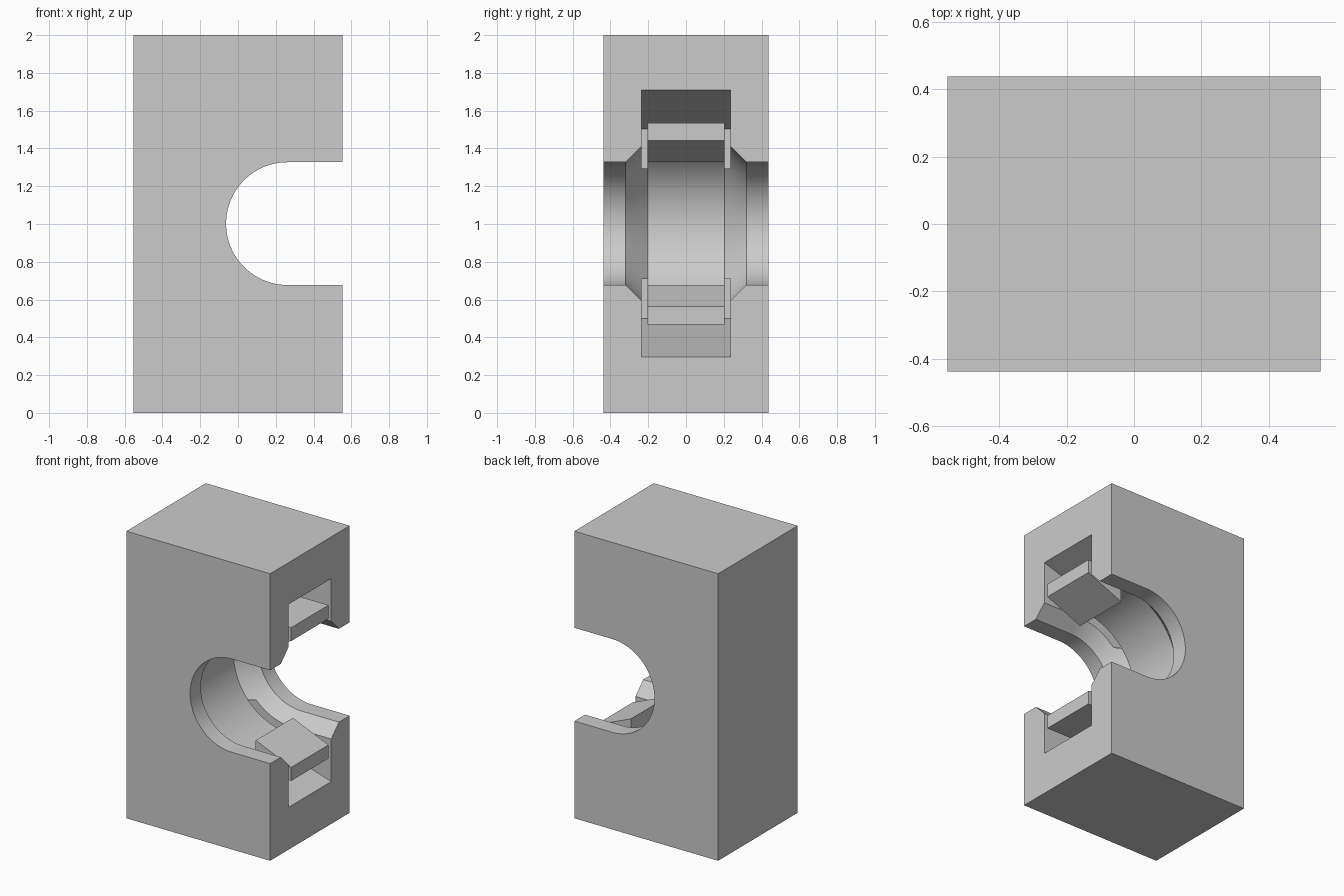
import bpy, bmesh, math

old = bpy.data.objects.get("Cube")
if old:
    bpy.data.objects.remove(old)

CX, CZ = 0.262, 1.002          # bore axis
HALF_X, HALF_Y = 0.554, 0.4375
BORE, SEAT = 0.325, 0.44       # mouth and inner bore radii
ARM_OUTER = 0.534
ARM_Y, POCKET_Y = 0.205, 0.235
BEYOND = 0.7                   # cutters run past the open side

grey = bpy.data.materials.new("grey")
grey.use_nodes = True
grey.diffuse_color = (0.6, 0.6, 0.6, 1)
grey.node_tree.nodes["Principled BSDF"].inputs["Base Color"].default_value = grey.diffuse_color


def loft(name, sections):
    """Join matching (x, z) outlines placed along y into a closed solid."""
    bm = bmesh.new()
    rings = [[bm.verts.new((x, y, z)) for x, z in outline] for y, outline in sections]
    for a, b in zip(rings, rings[1:]):
        for i in range(len(a)):
            j = (i + 1) % len(a)
            bm.faces.new((a[i], a[j], b[j], b[i]))
    bm.faces.new(rings[0])
    bm.faces.new(rings[-1])
    bmesh.ops.recalc_face_normals(bm, faces=bm.faces)
    mesh = bpy.data.meshes.new(name)
    bm.to_mesh(mesh)
    bm.free()
    mesh.materials.append(grey)
    obj = bpy.data.objects.new(name, mesh)
    bpy.context.collection.objects.link(obj)
    return obj


def prism(name, outline, half_y):
    return loft(name, [(-half_y, outline), (half_y, outline)])


def slot(radius, steps=64):
    """U-shaped outline: half circle opening towards +x."""
    pts = [(BEYOND, CZ + radius)]
    for i in range(steps + 1):
        a = math.pi * (0.5 + i / steps)
        pts.append((CX + radius * math.cos(a), CZ + radius * math.sin(a)))
    return pts + [(BEYOND, CZ - radius)]


def flip(outline):
    return [(x, 2 * CZ - z) for x, z in outline]


def cut(target, cutter):
    mod = target.modifiers.new("cut", "BOOLEAN")
    mod.operation = "DIFFERENCE"
    mod.solver = "EXACT"
    mod.object = cutter
    bpy.ops.object.select_all(action="DESELECT")
    bpy.context.view_layer.objects.active = target
    target.select_set(True)
    bpy.ops.object.modifier_apply(modifier=mod.name)


# Main block
block = prism("clamp_block", [(-HALF_X, 0), (HALF_X, 0), (HALF_X, 2), (-HALF_X, 2)], HALF_Y)

# Relief pockets, leaving a flexible arm in each
pocket_outline = [(-0.1, 0.71), (-0.1, 0.5), (HALF_X, 0.295), (BEYOND, 0.249), (BEYOND, 0.71)]
arm_plug = prism("arm_plug", slot(ARM_OUTER), ARM_Y)
helpers = [arm_plug]
for name, outline in (("lower_pocket", pocket_outline), ("upper_pocket", flip(pocket_outline))):
    pocket = prism(name, outline, POCKET_Y)
    cut(pocket, arm_plug)
    cut(block, pocket)
    helpers.append(pocket)

# Open bore with chamfered wider seat
narrow, wide = slot(BORE), slot(SEAT)
bore = loft("bore", [(-0.5, narrow), (-0.32, narrow), (-ARM_Y, wide),
                     (ARM_Y, wide), (0.32, narrow), (0.5, narrow)])
cut(block, bore)
helpers.append(bore)
for obj in helpers:
    bpy.data.objects.remove(obj)

bpy.ops.object.select_all(action="DESELECT")
block.select_set(True)
bpy.context.view_layer.objects.active = block
bpy.ops.object.shade_smooth_by_angle(angle=math.radians(25))

# Snap barbs at the arm tips
seat_z = CZ - SEAT
barb = [(0.28, CZ - BORE), (0.28, seat_z - 0.02), (HALF_X - 0.001, seat_z - 0.02), (HALF_X, seat_z)]
prism("lower_barb", barb, ARM_Y - 0.0005)
prism("upper_barb", flip(barb), ARM_Y - 0.0005)
